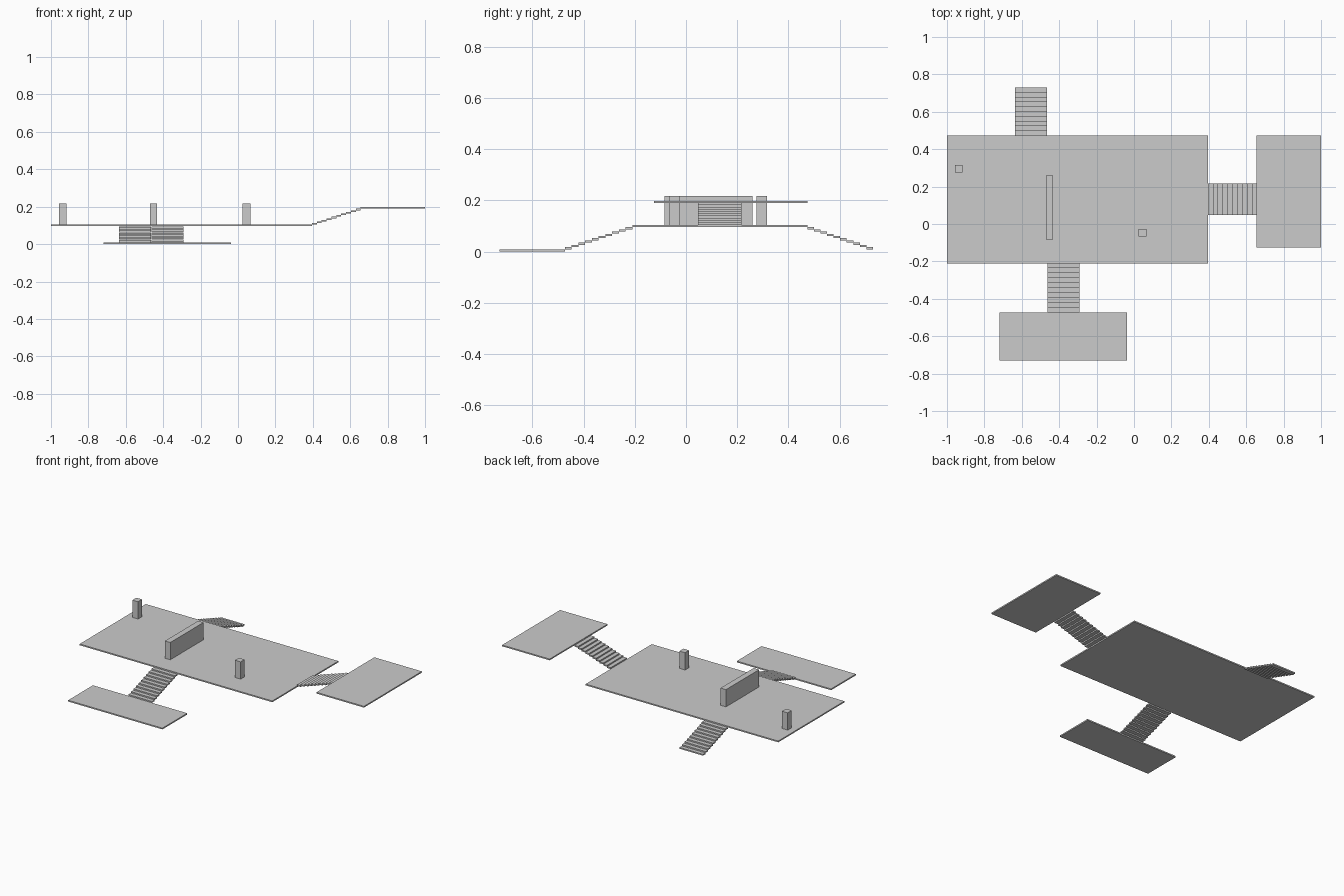
import bpy
import bmesh
from mathutils import Matrix, Vector

if "Cube" in bpy.data.objects:
    bpy.data.objects.remove(bpy.data.objects["Cube"])

T = 0.0085                              # slab thickness
LOW, MID, HIGH = 0.0085, 0.104, 0.198   # floor heights (top faces)
STEPS = 10


def add_box(bm, x, y, z):
    """Add a box spanning the (min, max) ranges."""
    lo, hi = Vector((x[0], y[0], z[0])), Vector((x[1], y[1], z[1]))
    m = Matrix.Translation((lo + hi) / 2) @ Matrix.Diagonal((*(hi - lo), 1))
    bmesh.ops.create_cube(bm, size=1, matrix=m)


def make(name, boxes):
    bm = bmesh.new()
    for b in boxes:
        add_box(bm, *b)
    me = bpy.data.meshes.new(name)
    bm.to_mesh(me)
    bm.free()
    ob = bpy.data.objects.new(name, me)
    bpy.context.collection.objects.link(ob)
    return ob


def stairs(name, axis, side, start, end, z0, z1):
    """Thin treads climbing from start (floor z0) to end (floor z1) along an axis."""
    run, rise = (end - start) / STEPS, (z1 - z0) / (STEPS + 1)
    boxes = []
    for i in range(STEPS):
        along = tuple(sorted((start + i * run, start + (i + 1) * run)))
        top = z0 + (i + 1) * rise
        z = (top - T, top)
        boxes.append((along, side, z) if axis == 'x' else (side, along, z))
    make(name, boxes)


# Floors
make("main_platform", [((-1, 0.395), (-0.21, 0.474), (MID - T, MID))])
make("lower_platform", [((-0.72, -0.037), (-0.729, -0.473), (LOW - T, LOW))])
make("upper_platform", [((0.656, 1), (-0.125, 0.474), (HIGH - T, HIGH))])

# Stairs
stairs("front_stairs", 'y', (-0.463, -0.292), -0.473, -0.21, LOW, MID)
stairs("back_stairs", 'y', (-0.635, -0.464), 0.731, 0.474, LOW, MID)
stairs("right_stairs", 'x', (0.047, 0.217), 0.395, 0.656, MID, HIGH)

# Wall and pillars on the main platform
up = (MID, 0.217)
make("wall", [((-0.471, -0.432), (-0.084, 0.259), up)])
make("left_pillar", [((-0.958, -0.917), (0.275, 0.316), up)])
make("right_pillar", [((0.025, 0.066), (-0.067, -0.026), up)])
